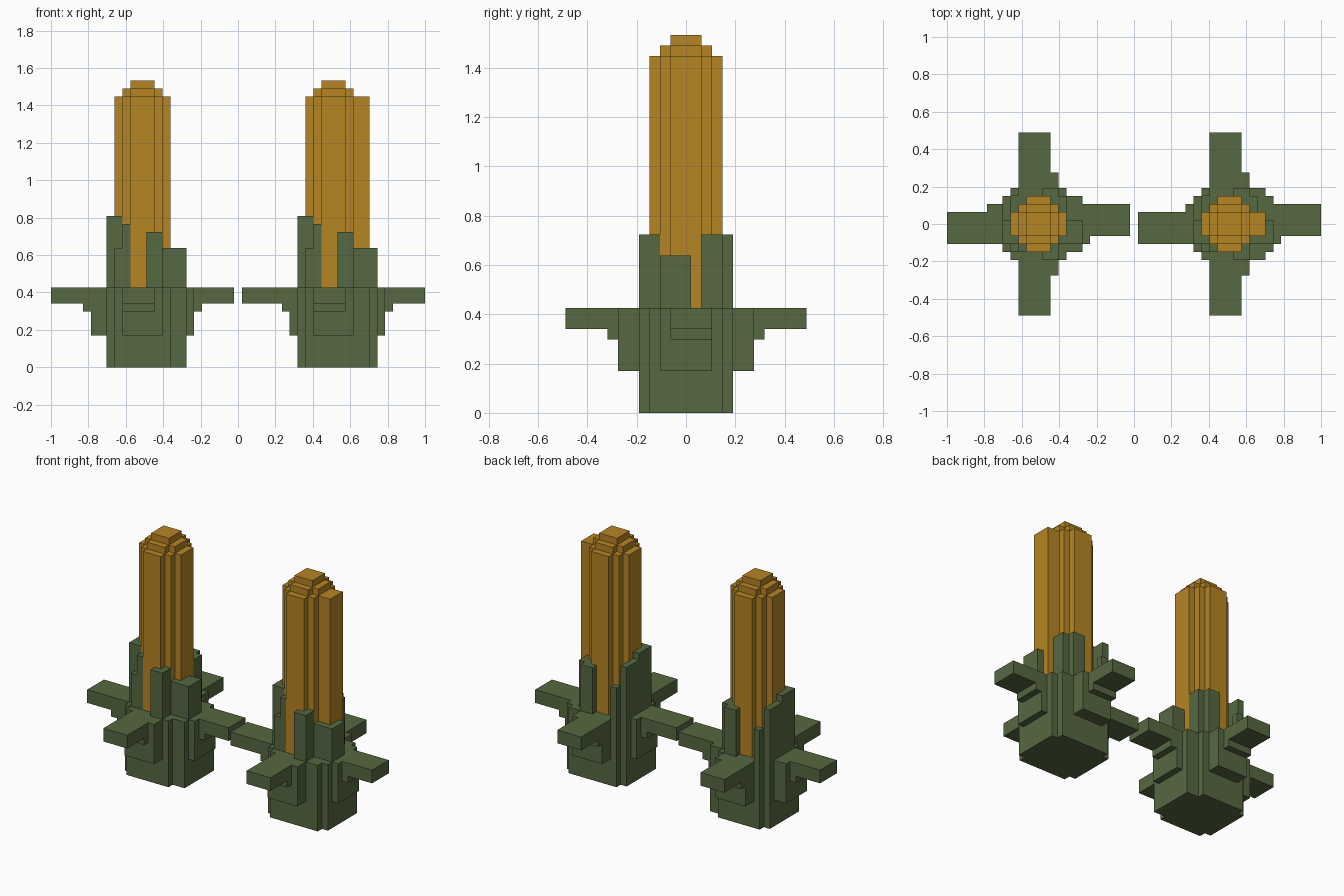
import bpy, bmesh
from mathutils import Vector

if "Cube" in bpy.data.objects:
    bpy.data.objects.remove(bpy.data.objects["Cube"], do_unlink=True)

U = 2 / 47          # size of one block
SPAN = 23 * U       # width of one flower


def make_material(name, rgb):
    mat = bpy.data.materials.new(name)
    mat.use_nodes = True
    mat.diffuse_color = (*rgb, 1)
    mat.node_tree.nodes["Principled BSDF"].inputs["Base Color"].default_value = (*rgb, 1)
    return mat


GREEN = make_material("leaf green", (0.093, 0.138, 0.054))
GOLD = make_material("golden yellow", (0.47, 0.235, 0.017))


def blocks(name, origin_x, mat, boxes):
    """One object from boxes given in block units as (x0, x1, y0, y1, z0, z1)."""
    bm = bmesh.new()
    for x0, x1, y0, y1, z0, z1 in boxes:
        lo, size = Vector((x0, y0, z0)), Vector((x1 - x0, y1 - y0, z1 - z0))
        for v in bmesh.ops.create_cube(bm, size=1)["verts"]:
            p = lo + Vector([(v.co[i] + 0.5) * size[i] for i in range(3)])
            v.co = (origin_x + p.x * U, -SPAN / 2 + p.y * U, p.z * U)
    mesh = bpy.data.meshes.new(name)
    bm.to_mesh(mesh)
    bm.free()
    mesh.materials.append(mat)
    obj = bpy.data.objects.new(name, mesh)
    bpy.context.collection.objects.link(obj)
    return obj


def flower(side, ox, body_left, core_right):
    # Faceted cup and the wider cross around it
    blocks(side + "_cup", ox, GREEN, [
        (7, 17, 8, 15, 0, 10),
        (8, core_right, 7, 16, 0, 10)])
    blocks(side + "_cup_cross", ox, GREEN, [
        (body_left, 18, 9, 14, 4, 10),
        (9, 14, 5, 18, 4, 10)])

    # Four flat leaves, each with a short bracket below
    blocks(side + "_leaves", ox, GREEN, [
        (0, 9, 9, 13, 8, 10), (14, 23, 10, 14, 8, 10),
        (9, 13, 0, 9, 8, 10), (9, 13, 14, 23, 8, 10)])
    blocks(side + "_leaf_brackets", ox, GREEN, [
        (body_left - 1, 9, 9, 13, 7, 8), (14, 19, 10, 14, 7, 8),
        (9, 13, 4, 9, 7, 8), (9, 13, 14, 19, 7, 8)])

    # Upright sepals of different heights around the core
    sepals = {
        "front": [(12, 14, 7, 9, 9, 17)],
        "outer": [(14, 17, 9, 12, 9, 15)],
        "back": [(12, 14, 14, 16, 9, 17), (14, 15, 13, 15, 9, 17)],
        "back_corner": [(8, 9, 15, 16, 9, 15)],
        "inner": [(7, 9, 9, 12, 9, 19), (7, 8, 12, 15, 9, 18)],
        "front_corner": [(9, 10, 8, 9, 9, 18), (8, 9, 8, 9, 9, 15)],
    }
    for place, boxes in sepals.items():
        blocks(f"{side}_{place}_sepal", ox, GREEN, boxes)

    # Tall golden core with a stepped top
    blocks(side + "_core", ox, GOLD, [
        (8, core_right, 10, 13, 9, 34),
        (10, 13, 8, 15, 9, 34),
        (9, 14, 9, 14, 9, 34),
        (9, 14, 10, 13, 33, 35),
        (10, 13, 9, 14, 33, 35),
        (10, 13, 10, 13, 34, 36)])


flower("right", -1.0, 5, 15)
flower("left", U / 2, 6, 16)
